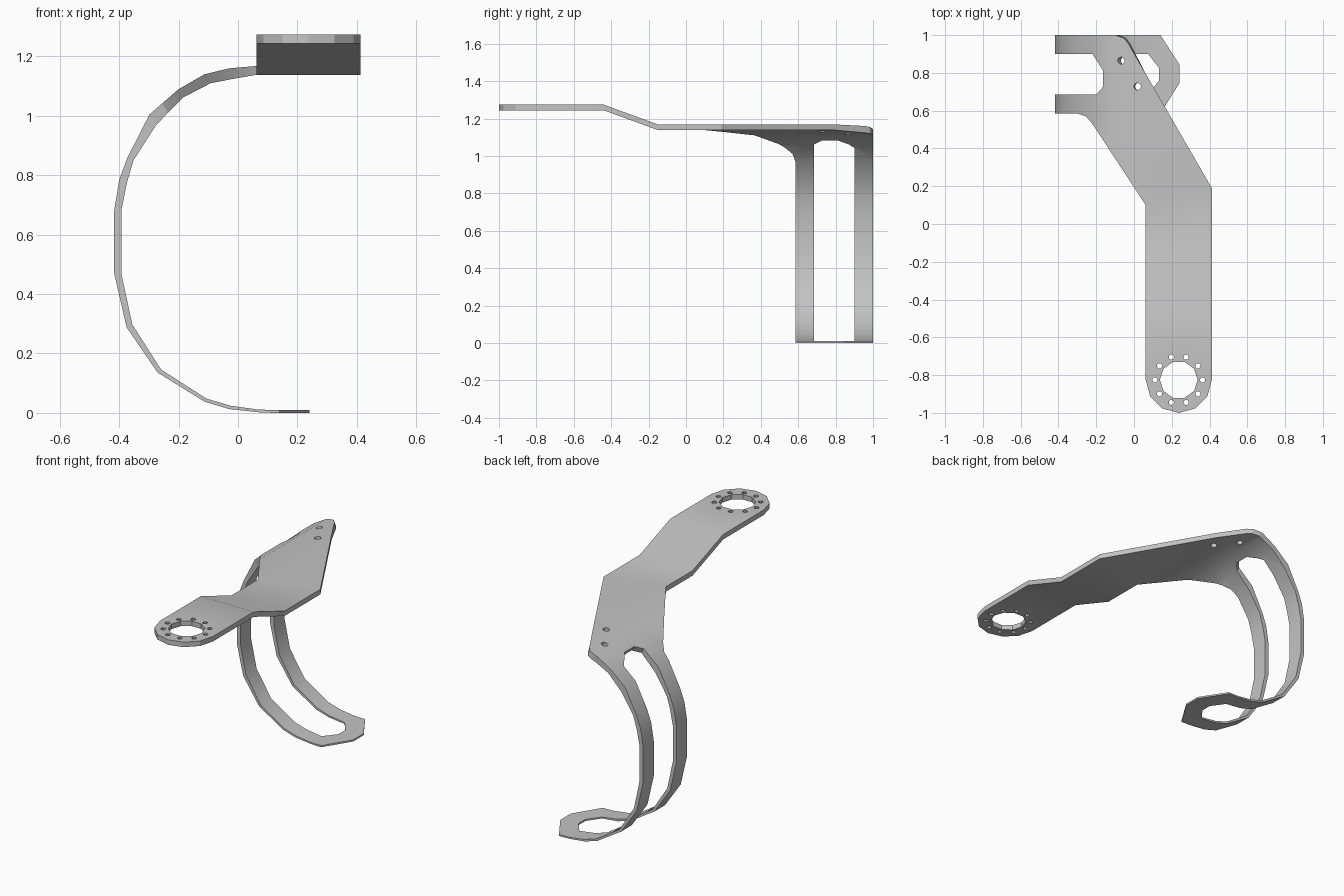
import bpy, bmesh
from math import cos, sin, radians

cube = bpy.data.objects.get("Cube")
if cube:
    bpy.data.objects.remove(cube, do_unlink=True)

# Bend stations: outer x, outer z, inner x, inner z, from the flat plate round to the lower tip
UPPER = [(0.42, 1.168, 0.42, 1.138), (0.06, 1.168, 0.06, 1.138), (-0.03, 1.16, -0.02, 1.124),
         (-0.113, 1.14, -0.092, 1.11), (-0.2, 1.09, -0.185, 1.062), (-0.298, 1.005, -0.275, 0.97),
         (-0.372, 0.86, -0.352, 0.85), (-0.4, 0.785, -0.374, 0.775), (-0.417, 0.68, -0.393, 0.68)]
LOWER = [(-0.417, 0.47, -0.393, 0.47), (-0.375, 0.288, -0.356, 0.298), (-0.271, 0.136, -0.259, 0.146),
         (-0.113, 0.038, -0.106, 0.048), (-0.03, 0.013, -0.025, 0.024), (0.07, 0.002, 0.07, 0.011),
         (0.12, 0, 0.12, 0.01), (0.25, 0, 0.25, 0.01)]
# The sheet coordinate u is x on the upper branch and -1 - x on the lower branch
STATIONS = [(s[0], s) for s in UPPER] + [(-1 - s[0], s) for s in LOWER]
STEP_BACK, STEP_FRONT, STEP_RISE = -0.15, -0.44, 0.106
RING_X, RING_Y, RING_R = 0.237, -0.825, 0.175


def arc(cx, cy, r, start, end, steps):
    return [(cx + r * cos(radians(start + (end - start) * i / steps)),
             cy + r * sin(radians(start + (end - start) * i / steps))) for i in range(steps + 1)]


def circle(cx, cy, r, sides):
    return arc(cx, cy, r, 0, 360, sides)[:-1]


def bend(u, y, inner):
    """Place a point of the flat sheet on the bent one."""
    for (u0, a), (u1, b) in zip(STATIONS, STATIONS[1:]):
        if u >= u1 - 1e-6:
            break
    t = (u - u0) / (u1 - u0)
    k = 2 if inner else 0
    x = a[k] + (b[k] - a[k]) * t
    z = a[k + 1] + (b[k + 1] - a[k + 1]) * t
    rise = min(1, max(0, (STEP_BACK - y) / (STEP_BACK - STEP_FRONT)))
    return x, y, z + rise * STEP_RISE


# Sheet outline: rounded mount, slanted plate, two arms joined at the tip
outline = arc(RING_X, RING_Y, RING_R, 180, 360, 6) + [
    (0.412, 0.19), (-0.03, 0.955), (-0.055, 0.985), (-0.1, 1.0),
    (-1.14, 1.0), (-1.24, 0.845), (-1.24, 0.745), (-1.14, 0.585),
    (-0.3, 0.585), (-0.255, 0.57), (-0.22, 0.53), (0.062, 0.1)]

# Long slot between the arms
slot = [(-0.22, 0.9), (-0.165, 0.815), (-0.165, 0.725), (-0.2, 0.685),
        (-1.075, 0.685), (-1.133, 0.76), (-1.133, 0.825), (-1.075, 0.9)]

# Mount opening, its ring of screw holes and the two plate holes
loops = [outline, slot, circle(RING_X, RING_Y, 0.1, 10),
         circle(-0.068, 0.865, 0.019, 12), circle(0.018, 0.728, 0.019, 12)]
loops += [circle(x, y, 0.014, 10) for x, y in circle(RING_X, RING_Y, 0.126, 10)]

# Fill the flat sheet
bm = bmesh.new()
edges = []
for loop in loops:
    verts = [bm.verts.new((u, y, 0)) for u, y in loop]
    edges += [bm.edges.new((v, verts[i - 1])) for i, v in enumerate(verts)]
bmesh.ops.triangle_fill(bm, use_beauty=True, edges=edges, normal=(0, 0, 1))

# Cut it along every bend line
cuts = [((u, 0, 0), (1, 0, 0)) for u, s in STATIONS[1:-1]]
cuts += [((0, y, 0), (0, 1, 0)) for y in (STEP_BACK, STEP_FRONT)]
for point, normal in cuts:
    bmesh.ops.bisect_plane(bm, geom=bm.verts[:] + bm.edges[:] + bm.faces[:],
                           dist=1e-5, plane_co=point, plane_no=normal)

# Double the sheet, close its rim and bend both skins
outer = bm.verts[:]
rim = [tuple(e.verts) for e in bm.edges if len(e.link_faces) == 1]
twin = bmesh.ops.duplicate(bm, geom=bm.verts[:] + bm.edges[:] + bm.faces[:])["vert_map"]
pairs = [(v, twin[v]) for v in outer]
for a, b in rim:
    bm.faces.new((a, b, twin[b], twin[a]))
for v, w in pairs:
    u, y = v.co.x, v.co.y
    v.co = bend(u, y, False)
    w.co = bend(u, y, True)
bmesh.ops.recalc_face_normals(bm, faces=bm.faces[:])

mesh = bpy.data.meshes.new("bent_bracket")
bm.to_mesh(mesh)
bm.free()
bracket = bpy.data.objects.new("bent_bracket", mesh)
bpy.context.collection.objects.link(bracket)

# Plain grey metal
grey = bpy.data.materials.new("light_grey")
grey.use_nodes = True
colour = (0.55, 0.55, 0.55, 1)
grey.diffuse_color = colour
for node in grey.node_tree.nodes:
    if node.type == "BSDF_PRINCIPLED":
        node.inputs["Base Color"].default_value = colour
mesh.materials.append(grey)

bpy.ops.object.select_all(action="DESELECT")
bracket.select_set(True)
bpy.context.view_layer.objects.active = bracket
bpy.ops.object.shade_smooth_by_angle(angle=radians(25))
